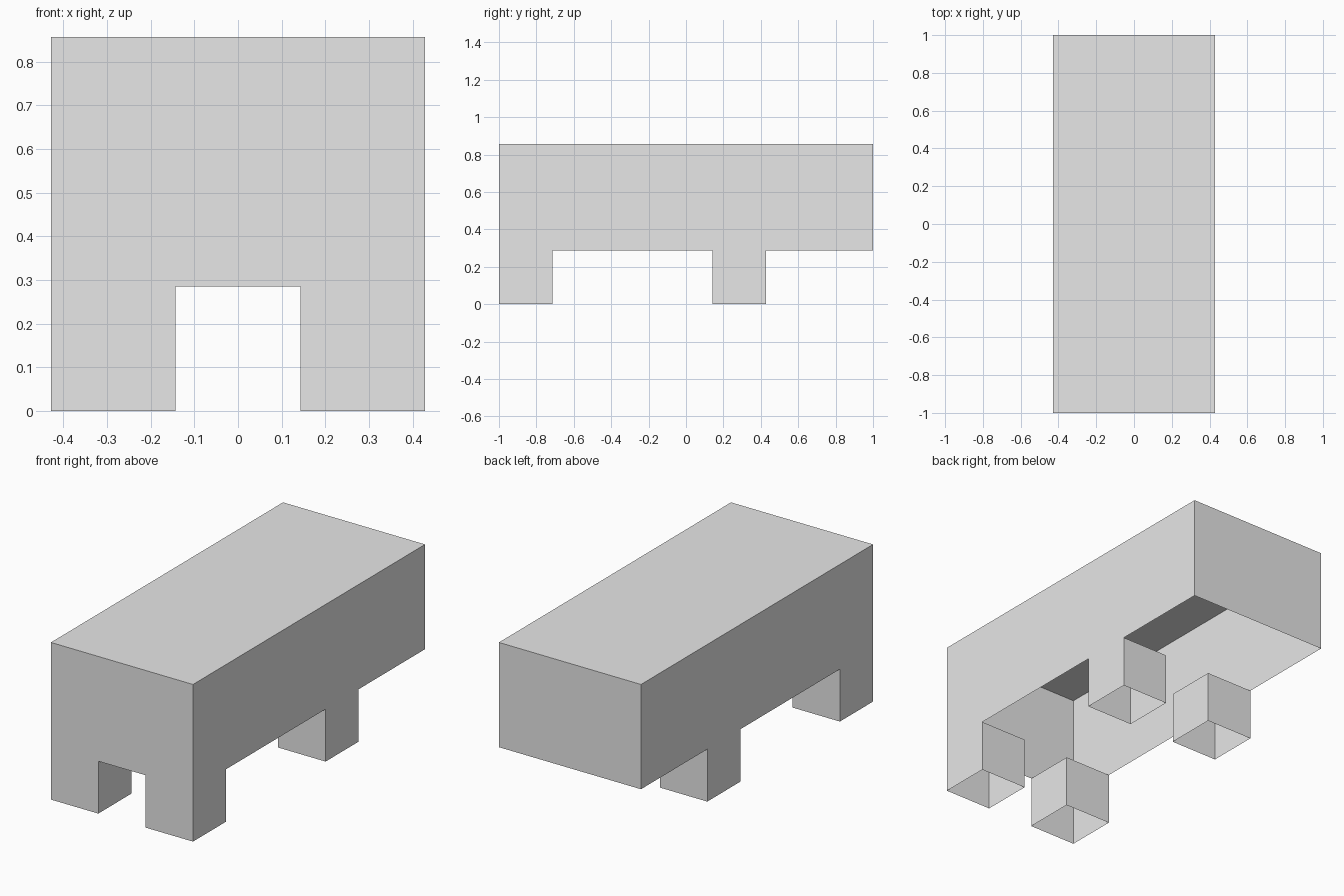
import bpy, bmesh

if "Cube" in bpy.data.objects:
    bpy.data.objects.remove(bpy.data.objects["Cube"])

U = 1 / 7  # module size: the model is 6 x 14 x 6 modules

grey = bpy.data.materials.new("plain_grey")
grey.diffuse_color = (0.8, 0.8, 0.8, 1)
grey.use_nodes = True
grey.node_tree.nodes["Principled BSDF"].inputs["Base Color"].default_value = grey.diffuse_color


def shell(name, lo, hi, open_top=False):
    """Thin box between two corners (in modules), open underneath."""
    bm = bmesh.new()
    bmesh.ops.create_cube(bm, size=1)
    for v in bm.verts:
        v.co = [U * (lo[i] if v.co[i] < 0 else hi[i]) for i in range(3)]
    bm.normal_update()
    holes = [f for f in bm.faces
             if f.normal.z < -0.5 or (open_top and f.normal.z > 0.5)]
    bmesh.ops.delete(bm, geom=holes, context='FACES')
    mesh = bpy.data.meshes.new(name)
    bm.to_mesh(mesh)
    bm.free()
    mesh.materials.append(grey)
    obj = bpy.data.objects.new(name, mesh)
    bpy.context.collection.objects.link(obj)
    return obj


# Hollow body with no floor
shell("body", (-3, -7, 2), (3, 7, 6))

# Four hollow square legs, flush with the body sides
for row, y in (("front", -7), ("rear", 1)):
    for side, x in (("left", -3), ("right", 1)):
        shell(f"{row}_{side}_leg", (x, y, 0), (x + 2, y + 2, 2), open_top=True)
